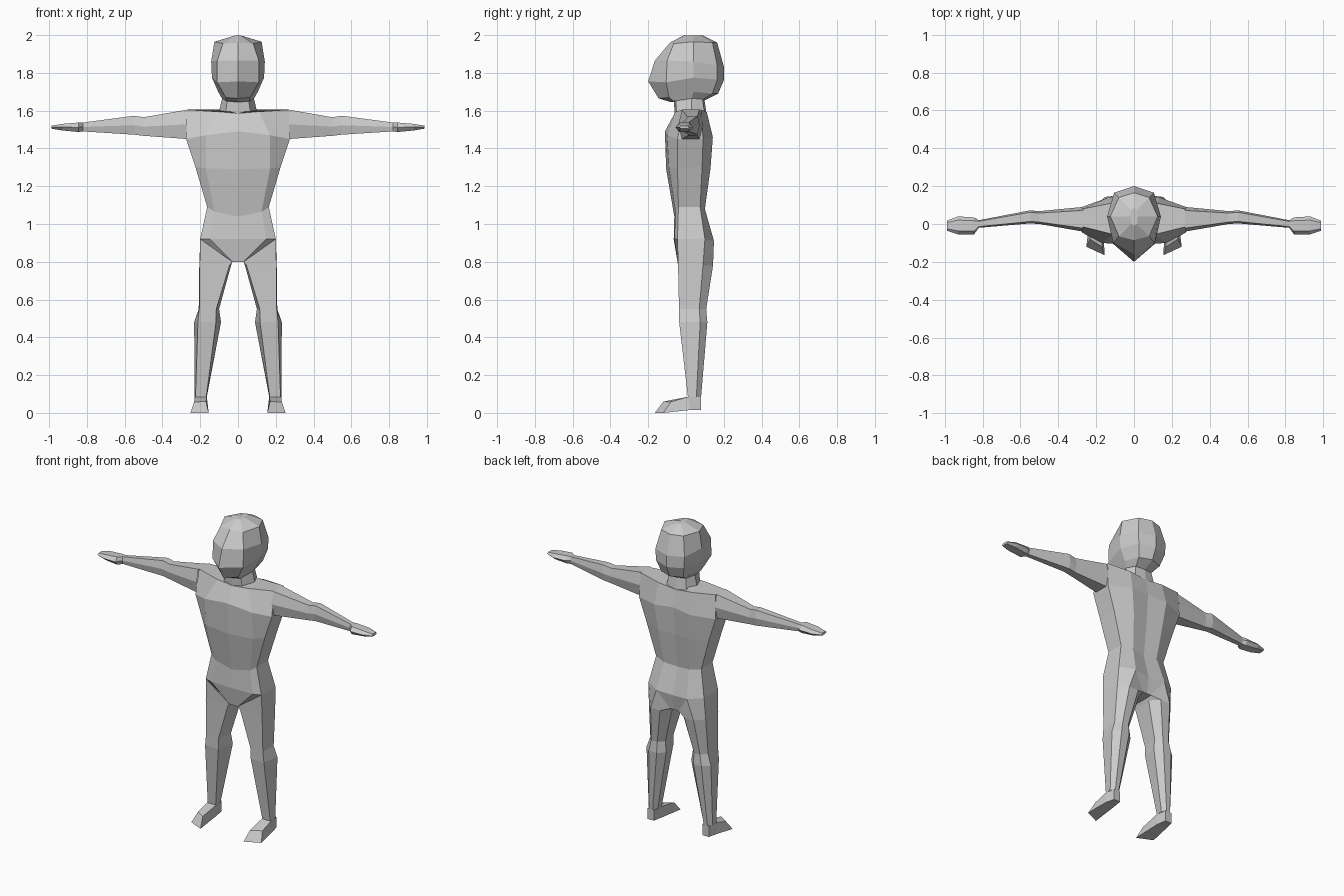
import bpy, bmesh

grey = bpy.data.materials.new("plain_grey")
grey.diffuse_color = (0.6, 0.6, 0.6, 1)


def loft(name, rings, cap_start=False, cap_end=False, mirror=False):
    """Skin a list of equal-length point rings, optionally mirrored in x."""
    bm = bmesh.new()
    for side in ((1, -1) if mirror else (1,)):
        vs = [[bm.verts.new((x * side, y, z)) for x, y, z in r] for r in rings]
        n = len(rings[0])
        for a, b in zip(vs, vs[1:]):
            for i in range(n):
                j = (i + 1) % n
                bm.faces.new((a[i], a[j], b[j], b[i]))
        if cap_start:
            bm.faces.new(vs[0][::-1])
        if cap_end:
            bm.faces.new(vs[-1])
    bmesh.ops.recalc_face_normals(bm, faces=bm.faces)
    me = bpy.data.meshes.new(name)
    bm.to_mesh(me)
    bm.free()
    me.materials.append(grey)
    ob = bpy.data.objects.new(name, me)
    bpy.context.collection.objects.link(ob)
    return ob


def full(half):
    """Close a half ring that runs from front centre to back centre."""
    return half + [(-x, y, z) for x, y, z in half[-2:0:-1]]


# Torso: centre z, side z, front y, back y, front corner, side x and y span, back corner
def torso_ring(zc, zs, zb, yf, yb, xf, ycf, xs, y1, y2, xb, ycb):
    return full([(0, yf, zc), (xf, ycf, (zc + zs) / 2), (xs, y1, zs),
                 (xs, y2, zs), (xb, ycb, (zb + zs) / 2), (0, yb, zb)])


torso = [
    torso_ring(0.80, 0.80, 0.80, -0.045, 0.12, 0.03, -0.045, 0.035, -0.03, 0.07, 0.03, 0.12),
    torso_ring(0.92, 0.92, 0.90, -0.065, 0.135, 0.15, -0.062, 0.20, -0.045, 0.10, 0.11, 0.148),
    torso_ring(1.04, 1.09, 1.07, -0.062, 0.09, 0.125, -0.055, 0.163, -0.04, 0.075, 0.09, 0.10),
    torso_ring(1.29, 1.30, 1.29, -0.105, 0.115, 0.17, -0.09, 0.225, -0.045, 0.085, 0.11, 0.13),
    torso_ring(1.49, 1.45, 1.47, -0.112, 0.13, 0.17, -0.10, 0.275, -0.045, 0.09, 0.13, 0.142),
    torso_ring(1.585, 1.605, 1.58, -0.06, 0.11, 0.11, -0.055, 0.27, -0.015, 0.08, 0.12, 0.11),
]
loft("torso", torso, cap_start=True, cap_end=True)

# Head and neck share the same five-point half ring
head = [full(h) for h in (
    [(0, -0.08, 1.645), (0.06, -0.065, 1.65), (0.085, 0.03, 1.665), (0.06, 0.09, 1.66), (0, 0.10, 1.655)],
    [(0, -0.145, 1.665), (0.065, -0.09, 1.67), (0.105, 0.04, 1.70), (0.08, 0.14, 1.69), (0, 0.17, 1.69)],
    [(0, -0.20, 1.755), (0.11, -0.105, 1.75), (0.138, 0.04, 1.775), (0.10, 0.165, 1.765), (0, 0.20, 1.76)],
    [(0, -0.165, 1.865), (0.11, -0.10, 1.865), (0.142, 0.04, 1.86), (0.105, 0.165, 1.84), (0, 0.20, 1.835)],
    [(0, -0.085, 1.96), (0.08, -0.065, 1.955), (0.125, 0.04, 1.965), (0.08, 0.14, 1.96), (0, 0.165, 1.96)],
    [(0, -0.01, 2.0), (0.015, 0.0, 1.998), (0.02, 0.04, 1.996), (0.015, 0.075, 1.998), (0, 0.085, 2.0)],
)]
loft("head", head, cap_start=True, cap_end=True)

neck = [full([(0, yf, z), (x * 0.65, yf + 0.01, z), (x, 0.03, z), (x * 0.7, yb - 0.01, z), (0, yb, z)])
        for z, x, yf, yb in ((1.575, 0.105, -0.06, 0.11), (1.675, 0.082, -0.065, 0.095))]
loft("neck", neck)


# Arms and hands: x, y span, z span, and how far the ridges stand proud
def arm_ring(x, y1, y2, z1, z2, inset):
    zm, d = (z1 + z2) / 2, (y2 - y1) * inset
    return [(x, y1 + d, z2), (x, y2 - d, z2), (x, y2, zm),
            (x, y2 - d, z1), (x, y1 + d, z1), (x, y1, zm)]


arm = [arm_ring(*r) for r in (
    (0.27, -0.04, 0.09, 1.45, 1.605, 0.14), (0.50, 0.0, 0.068, 1.467, 1.565, 0.15),
    (0.55, 0.003, 0.072, 1.473, 1.573, 0.15), (0.82, -0.02, 0.02, 1.49, 1.537, 0.15))]
loft("arms", arm, mirror=True)

hand = [arm_ring(*r) for r in (
    (0.82, -0.02, 0.02, 1.49, 1.537, 0.15), (0.845, -0.055, 0.035, 1.487, 1.537, 0.2),
    (0.93, -0.055, 0.04, 1.495, 1.53, 0.2), (0.988, -0.036, 0.018, 1.505, 1.52, 0.2))]
loft("hands", hand, cap_end=True, mirror=True)


# Legs: front inner and outer x, widest inner and outer x, y of front, sides, back
def leg_ring(z, fi, fo, si, so, yf, ys, yb):
    return [(fi, yf, z), (fo, yf, z), (so, ys, z), (so * 0.7 + si * 0.3, yb, z),
            (so * 0.3 + si * 0.7, yb, z), (si, ys, z)]


hip = [(0.03, -0.045, 0.80), (0.20, -0.045, 0.92), (0.20, 0.10, 0.92),
       (0.11, 0.148, 0.91), (0.03, 0.12, 0.80), (0.033, 0.07, 0.80)]
leg = [hip] + [leg_ring(*r) for r in (
    (0.78, 0.045, 0.203, 0.037, 0.205, -0.042, 0.09, 0.143),
    (0.55, 0.115, 0.205, 0.10, 0.208, -0.037, 0.07, 0.107),
    (0.48, 0.117, 0.212, 0.09, 0.232, -0.036, 0.075, 0.113),
    (0.085, 0.168, 0.225, 0.165, 0.23, 0.01, 0.055, 0.08))]
loft("legs", leg, mirror=True)

# Feet: heel, ankle front and a slanted toe
foot = [
    [(0.175, 0.08, 0.015), (0.22, 0.08, 0.015), (0.22, 0.08, 0.085), (0.175, 0.08, 0.085)],
    [(0.165, 0.02, 0.015), (0.235, 0.02, 0.015), (0.23, 0.01, 0.085), (0.165, 0.01, 0.085)],
    [(0.155, -0.165, 0.0), (0.252, -0.12, 0.0), (0.232, -0.08, 0.058), (0.17, -0.12, 0.06)],
]
loft("feet", foot, cap_start=True, cap_end=True, mirror=True)
